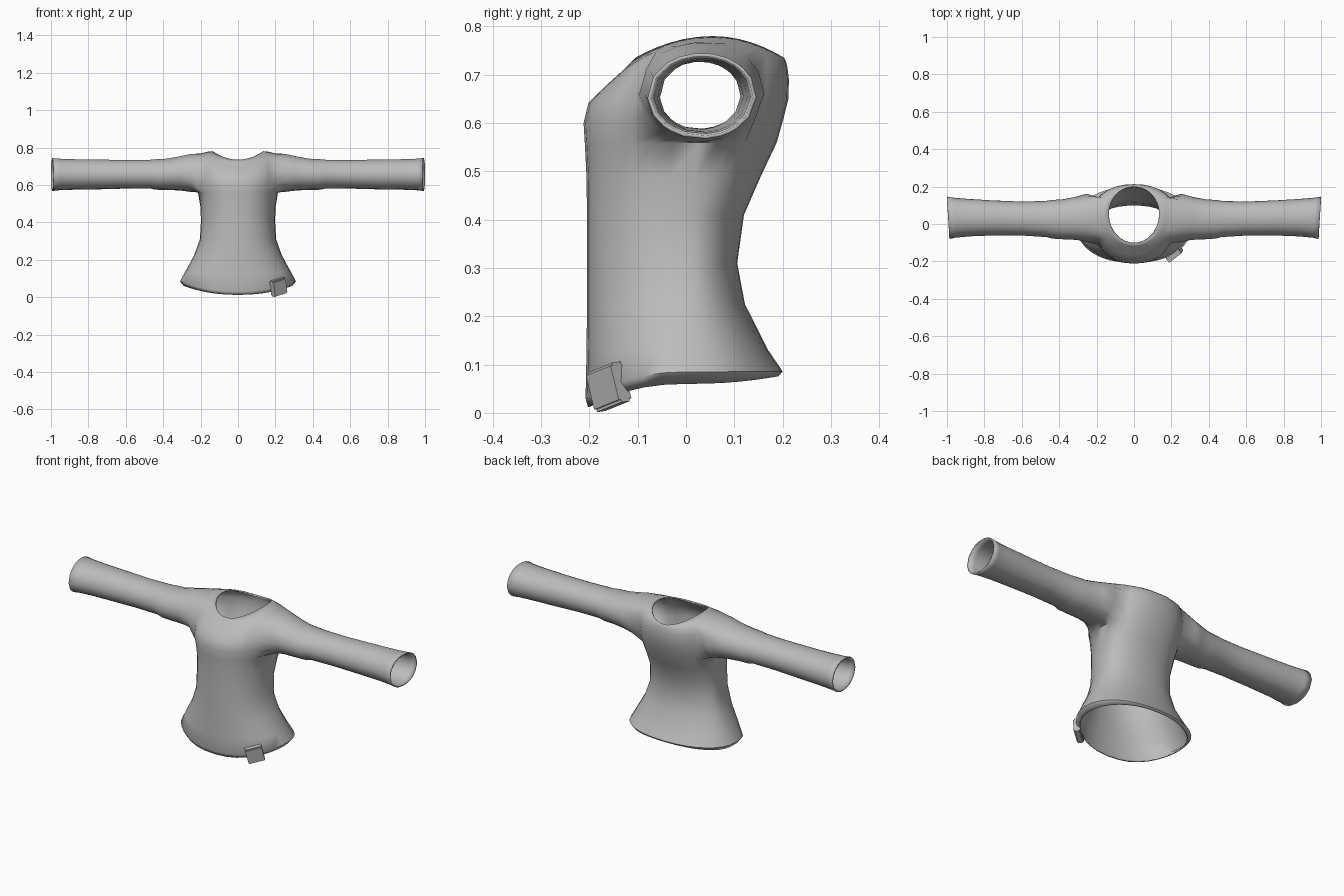
import bpy, bmesh, math
from mathutils import Matrix, Vector

if "Cube" in bpy.data.objects:
    bpy.data.objects.remove(bpy.data.objects["Cube"], do_unlink=True)

fabric = bpy.data.materials.new("grey fabric")
fabric.use_nodes = True
grey = (0.5, 0.5, 0.5, 1)
fabric.diffuse_color = grey
fabric.node_tree.nodes["Principled BSDF"].inputs["Base Color"].default_value = grey


def make_object(name, bm, angle):
    mesh = bpy.data.meshes.new(name)
    bm.to_mesh(mesh)
    bm.free()
    mesh.materials.append(fabric)
    obj = bpy.data.objects.new(name, mesh)
    bpy.context.collection.objects.link(obj)
    bpy.ops.object.select_all(action="DESELECT")
    obj.select_set(True)
    bpy.context.view_layer.objects.active = obj
    bpy.ops.object.shade_smooth_by_angle(angle=math.radians(angle))
    return obj


def power(value, exponent):
    return math.copysign(abs(value) ** exponent, value)


SEGMENTS = 32
# Torso rings: half width, front y, back y, centre y, side z, front z, back z
TORSO = [
    (.290, -.203, .192, .00, .060, .012, .076),
    (.310, -.208, .200, .00, .085, .030, .086),
    (.280, -.206, .170, .00, .140, .120, .130),
    (.234, -.205, .122, .00, .225, .220, .225),
    (.204, -.205, .106, .00, .310, .310, .310),
    (.198, -.205, .120, .00, .410, .410, .410),
    (.202, -.206, .155, .02, .490, .490, .490),
    (.214, -.209, .188, .03, .560, .550, .560),
    (.226, -.212, .202, .03, .610, .600, .610),
    (.226, -.202, .212, .04, .665, .642, .650),
    (.222, -.165, .213, .04, .720, .678, .690),
    (.200, -.135, .210, .045, .768, .705, .715),
    (.165, -.118, .207, .05, .777, .722, .728),
    (.135, -.105, .203, .055, .780, .735, .735),
]
# Sleeve rings: x, front y, back y, bottom z, top z
SLEEVE = [
    (.25, -.097, .162, .562, .767),
    (.31, -.085, .145, .570, .754),
    (.38, -.082, .132, .573, .741),
    (.44, -.078, .128, .574, .738),
    (.47, -.070, .123, .581, .735),
    (.60, -.062, .120, .580, .734),
    (.75, -.061, .126, .576, .736),
    (.88, -.066, .134, .574, .738),
    (.96, -.073, .141, .571, .741),
    (.993, -.080, .146, .567, .745),
]
ARM_ROWS, ARM_HALF = (7, 11), 3

# Torso shell, leaving an armhole on each side
bm = bmesh.new()
grid = []
for i, (width, front, back, centre, side_z, front_z, back_z) in enumerate(TORSO):
    exponent = 1 if i > 11 else 0.9
    ring = []
    for c in range(SEGMENTS):
        a = math.tau * c / SEGMENTS
        s = math.sin(a)
        reach, end_z = (back - centre, back_z) if s > 0 else (centre - front, front_z)
        ring.append(bm.verts.new((width * power(math.cos(a), exponent),
                                  centre + reach * power(s, exponent),
                                  side_z + (end_z - side_z) * s * s)))
    grid.append(ring)


def in_armhole(row, col):
    offset = (col + ARM_HALF) % (SEGMENTS // 2)
    return ARM_ROWS[0] <= row < ARM_ROWS[1] and offset < 2 * ARM_HALF


for r in range(len(grid) - 1):
    for c in range(SEGMENTS):
        if not in_armhole(r, c):
            d = (c + 1) % SEGMENTS
            bm.faces.new((grid[r][c], grid[r][d], grid[r + 1][d], grid[r + 1][c]))

# Sleeves grown out of the armhole borders
low, high = ARM_ROWS
cols = range(-ARM_HALF, ARM_HALF + 1)
border = [(low, c) for c in cols]
border += [(r, ARM_HALF) for r in range(low + 1, high)]
border += [(high, c) for c in reversed(cols)]
border += [(r, -ARM_HALF) for r in range(high - 1, low, -1)]
for side, middle in ((1, 0), (-1, SEGMENTS // 2)):
    loop = [grid[r][(middle + c) % SEGMENTS] for r, c in border]
    angles = [math.atan2((v.co.z - .663) / .104, (v.co.y - .02) / .125) for v in loop]
    for x, front, back, bottom, top in SLEEVE:
        ring = []
        for a in angles:
            y = (front + back) / 2 + (back - front) / 2 * math.cos(a)
            z = (bottom + top) / 2 + (top - bottom) / 2 * math.sin(a)
            slant = 0.007 * math.cos(a) * x
            ring.append(bm.verts.new((side * (x + slant), y, z)))
        for k in range(len(loop)):
            n = (k + 1) % len(loop)
            bm.faces.new((loop[k], loop[n], ring[n], ring[k]))
        loop = ring

bmesh.ops.recalc_face_normals(bm, faces=bm.faces)
bm.faces.ensure_lookup_table()
first = bm.faces[SEGMENTS * 4]
if first.normal.x * first.calc_center_median().x < 0:
    bmesh.ops.reverse_faces(bm, faces=bm.faces)
shirt = make_object("shirt", bm, 60)
cloth = shirt.modifiers.new("cloth thickness", "SOLIDIFY")
cloth.thickness = 0.007
cloth.offset = -1

# Small tab folded over the hem at the left front
bm = bmesh.new()
bmesh.ops.create_cube(bm, size=1)
bmesh.ops.scale(bm, vec=(.085, .034, .085), verts=bm.verts)
bmesh.ops.bevel(bm, geom=[e for e in bm.edges if abs((e.verts[0].co - e.verts[1].co).x) > .05],
                offset=.006, segments=2, affect="EDGES")
turn = (Matrix.Translation(Vector((.216, -.160, .054)))
        @ Matrix.Rotation(math.radians(38), 4, "Z")
        @ Matrix.Rotation(math.radians(-14), 4, "Y")
        @ Matrix.Rotation(math.radians(6), 4, "X"))
bmesh.ops.transform(bm, matrix=turn, verts=bm.verts)
make_object("hem_tab", bm, 30)
